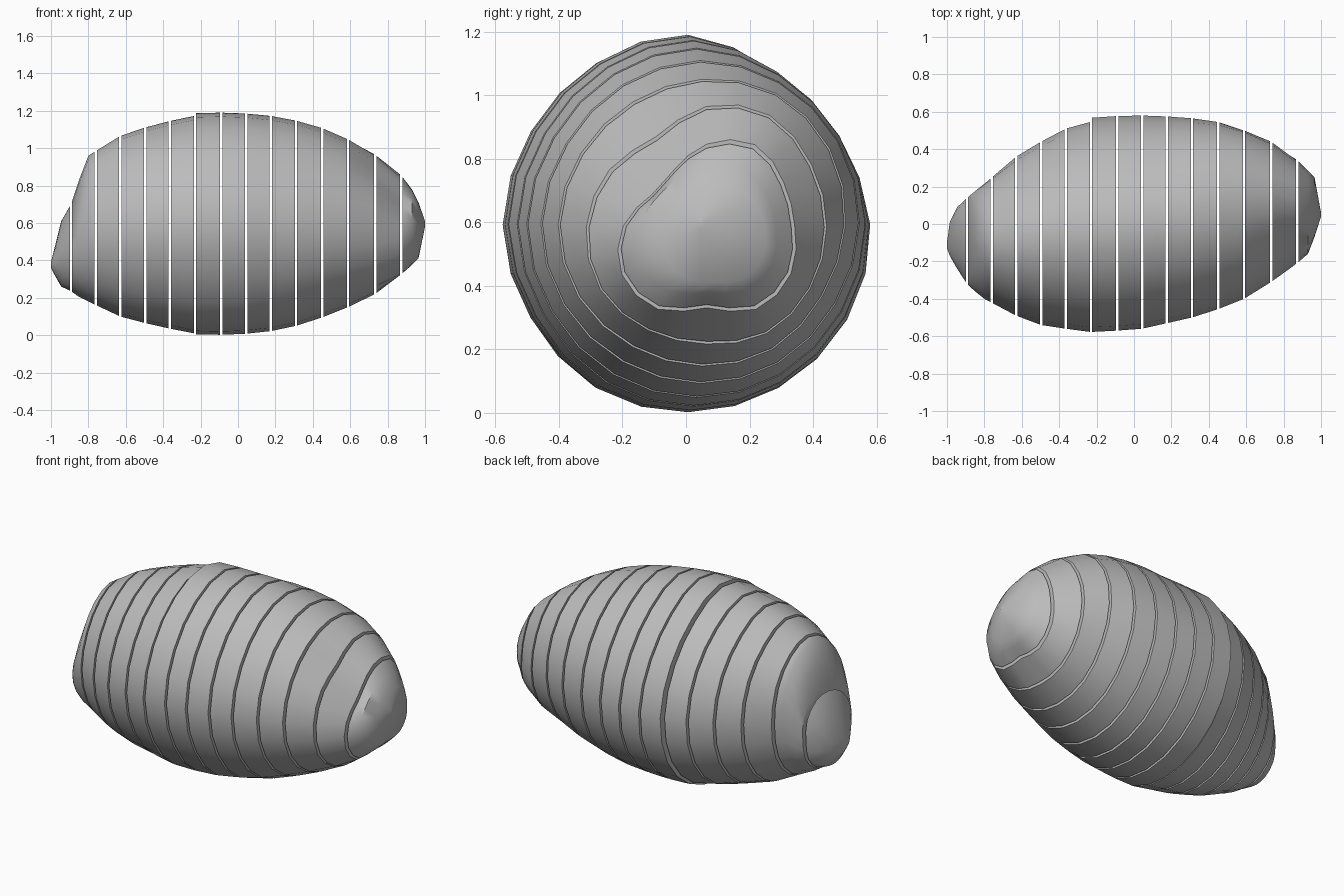
import bpy, bmesh, math

# Body outline stations: x, y min, y max, z min, z max
OUTLINE = [
    (-1.00, -.13, -.10, .36, .39), (-.985, -.17, .01, .33, .45), (-.945, -.24, .09, .26, .61),
    (-.893, -.32, .14, .235, .70), (-.85, -.36, .175, .205, .83), (-.80, -.40, .215, .18, .96),
    (-.63, -.49, .36, .10, 1.065), (-.497, -.54, .44, .065, 1.11), (-.364, -.56, .51, .035, 1.145),
    (-.235, -.577, .545, .01, 1.172), (-.225, -.577, .568, .005, 1.187), (-.09, -.57, .577, .002, 1.19),
    (.043, -.56, .58, .008, 1.185), (.176, -.53, .575, .022, 1.172), (.31, -.50, .565, .05, 1.147),
    (.45, -.455, .545, .095, 1.107), (.588, -.40, .50, .15, 1.047), (.733, -.31, .44, .22, .965),
    (.872, -.21, .342, .325, .855), (.93, -.16, .285, .375, .78), (.965, -.07, .25, .41, .71),
    (1.00, .04, .06, .58, .61),
]
# Lumpy cross-sections: radius at twelve angles, relative to the outline box
LUMPS = [
    (-.893, (.99, 1.09, 1.08, 1.0, .96, .96, 1.0, .98, .98, .98, 1.0, 1.02)),
    (-.70, (.99, .97, .95, .99, .97, .97, 1.0, .98, .98, .98, .99, 1.0)),
    (0.00, (.99, .925, .92, .99, .98, .98, 1.0, .975, .99, .98, .985, 1.0)),
    (.45, (1.0, 1.0, .99, .985, .97, .97, 1.0, .99, .97, .97, .98, .98)),
    (.588, (1.0, 1.03, 1.03, .985, .96, .97, 1.0, .99, .96, .96, .98, .97)),
    (.733, (1.0, 1.01, 1.05, .98, .84, .93, 1.0, 1.02, .97, .95, 1.0, 1.0)),
    (.872, (.98, .99, 1.07, .93, .73, .70, .93, 1.1, 1.1, .93, 1.1, 1.09)),
    (.965, (.98, 1.0, 1.04, .97, .93, .93, .97, 1.04, 1.04, .97, 1.04, 1.04)),
]
CUTS = [-.893, -.76, -.63, -.497, -.364, -.23, -.09, .043, .176, .31, .45, .588, .733, .872]
HALF_GAP = 0.0065
SIDES = 24


def lerp_rows(rows, x):
    """Interpolate a table of (x, values) at x."""
    if x <= rows[0][0]:
        return rows[0][1]
    for (xa, a), (xb, b) in zip(rows, rows[1:]):
        if x <= xb:
            t = (x - xa) / (xb - xa)
            return [p + (q - p) * t for p, q in zip(a, b)]
    return rows[-1][1]


BOX = [(row[0], row[1:]) for row in OUTLINE]


def fit(values, lo, hi):
    """Stretch values to span lo..hi exactly."""
    a, b = min(values), max(values)
    return [lo + (v - a) / (b - a) * (hi - lo) for v in values]


def ring(x):
    """Cross-section of the body at x."""
    y0, y1, z0, z1 = lerp_rows(BOX, x)
    r = lerp_rows(LUMPS, x)
    us, vs = [], []
    for i in range(SIDES):
        k = i // 2
        rad = r[k]
        if i % 2:
            rad = (9 * (r[k] + r[(k + 1) % 12]) - r[k - 1] - r[(k + 2) % 12]) / 16
        a = 2 * math.pi * i / SIDES
        us.append(rad * math.cos(a))
        vs.append(rad * math.sin(a))
    return [(x, y, z) for y, z in zip(fit(us, y0, y1), fit(vs, z0, z1))]


skin = bpy.data.materials.new("plain_grey")
skin.diffuse_color = (.5, .5, .5, 1)


def make_slice(name, xa, xb):
    """Closed loft of the body between two cuts."""
    xs = [xa] + [s[0] for s in OUTLINE if xa + .004 < s[0] < xb - .004] + [xb]
    bm = bmesh.new()
    rings = [[bm.verts.new(p) for p in ring(x)] for x in xs]
    for a, b in zip(rings, rings[1:]):
        for i in range(SIDES):
            j = (i + 1) % SIDES
            bm.faces.new((a[i], a[j], b[j], b[i]))
    bm.faces.new(rings[0])
    bm.faces.new(rings[-1])
    bmesh.ops.recalc_face_normals(bm, faces=bm.faces)
    mesh = bpy.data.meshes.new(name)
    bm.to_mesh(mesh)
    bm.free()
    mesh.materials.append(skin)
    obj = bpy.data.objects.new(name, mesh)
    bpy.context.collection.objects.link(obj)
    bpy.ops.object.select_all(action='DESELECT')
    obj.select_set(True)
    bpy.context.view_layer.objects.active = obj
    bpy.ops.object.shade_smooth_by_angle(angle=math.radians(40))


# Row of slices from the left end to the right end
starts = [-1.0] + [c + HALF_GAP for c in CUTS]
ends = [c - HALF_GAP for c in CUTS] + [1.0]
for n, (xa, xb) in enumerate(zip(starts, ends), 1):
    make_slice(f"slice_{n:02d}", xa, xb)
